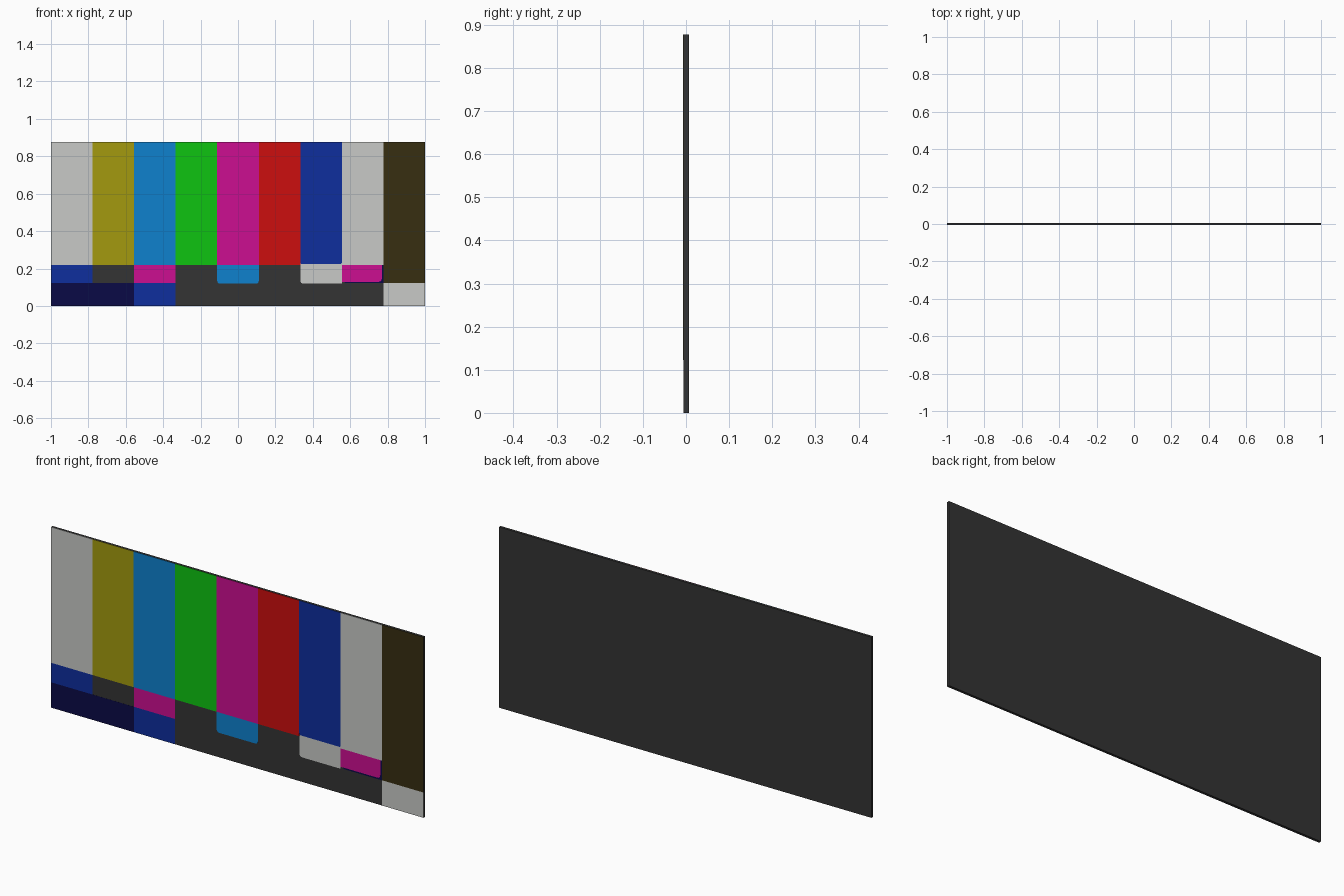
import bpy, bmesh, math

if "Cube" in bpy.data.objects:
    bpy.data.objects.remove(bpy.data.objects["Cube"])

W, TOP, MID, LOW = 2 / 9, 0.877, 0.218, 0.123
FRONT, BACK = -0.0055, 0.0065


def srgb(c):
    return tuple((v / 255 / 12.92) if v < 11 else ((v / 255 + 0.055) / 1.055) ** 2.4 for v in c) + (1,)


COLORS = {
    "white": (200, 202, 199), "yellow": (163, 154, 14), "sky": (14, 129, 206),
    "green": (14, 196, 17), "magenta": (204, 14, 145), "red": (204, 14, 14),
    "blue": (14, 46, 158), "brown": (55, 46, 17), "grey": (52, 52, 52), "navy": (10, 10, 70),
}
MATS = {}
for name, c in COLORS.items():
    MATS[name] = bpy.data.materials.new(name)
    MATS[name].diffuse_color = srgb(c)


def plate(name, x0, x1, z0, z1, color, front=FRONT - 0.0005, back=FRONT, rl=0, rr=0):
    """Upright plate; rl and rr round the lower left and lower right corners."""
    pts = []
    for cx, r, a0 in ((x0 + rl, rl, 180), (x1 - rr, rr, 270)):
        for k in range(5 if r else 1):
            a = math.radians(a0 + 22.5 * k)
            pts.append((cx + r * math.cos(a), z0 + r + r * math.sin(a)))
    pts += [(x1, z1), (x0, z1)]
    bm = bmesh.new()
    face = bm.faces.new([bm.verts.new((x, front, z)) for x, z in pts])
    ext = bmesh.ops.extrude_face_region(bm, geom=[face], use_keep_orig=True)
    for v in ext["geom"]:
        if isinstance(v, bmesh.types.BMVert):
            v.co.y = back
    bmesh.ops.recalc_face_normals(bm, faces=bm.faces)
    me = bpy.data.meshes.new(name)
    bm.to_mesh(me)
    bm.free()
    me.materials.append(MATS[color])
    bpy.context.collection.objects.link(bpy.data.objects.new(name, me))


def col(i):
    return -1 + W * i


# dark backing panel
plate("panel", -1, 1, 0, TOP, "grey", FRONT, BACK)

# tall colour bars
bars = ["white", "yellow", "sky", "green", "magenta", "red", "blue", "white", "brown"]
for i, c in enumerate(bars):
    z0 = LOW if c == "brown" else MID + (0.006 if c == "blue" else 0)
    r = 0.008 if c == "blue" else 0
    plate(f"bar_{i + 1}", col(i), col(i + 1), z0, TOP, c, front=FRONT - 0.001, rl=r, rr=r)

# short middle blocks: colour, left radius, right radius
blocks = {0: ("blue", 0, 0), 2: ("magenta", 0, 0), 4: ("sky", 0.015, 0.015), 6: ("white", 0.015, 0)}
for i, (c, rl, rr) in blocks.items():
    z1 = MID + 0.012 if i == 6 else MID
    plate(f"block_{i + 1}", col(i), col(i + 1), LOW - (0.004 if i > 3 else 0), z1, c, rl=rl, rr=rr)

# last magenta block with a thin navy edge behind it
plate("block_8_edge", col(7) + 0.015, col(8), LOW - 0.001, MID, "navy", rl=0.004)
plate("block_8", col(7), col(8) - 0.009, LOW + 0.006, MID, "magenta", front=FRONT - 0.001, rr=0.015)

# bottom strip
plate("base_navy", col(0), col(2), 0, LOW, "navy")
plate("base_blue", col(2), col(3), 0, LOW, "blue")
plate("base_white", col(8), col(9), 0, LOW, "white")

for m in bpy.data.materials:
    if m.users and not m.is_grease_pencil:
        m.use_nodes = True
        m.node_tree.nodes["Principled BSDF"].inputs["Base Color"].default_value = m.diffuse_color
